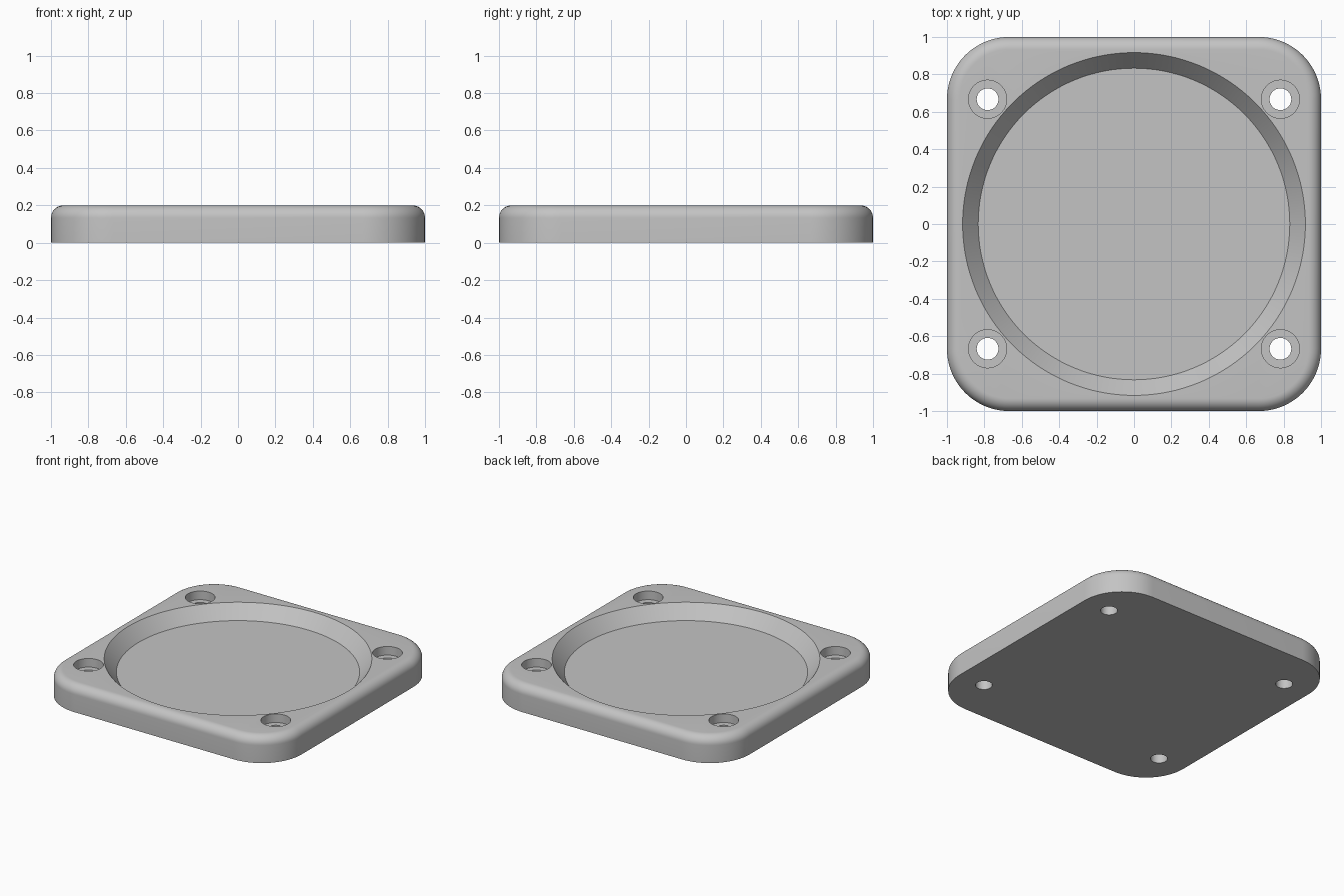
import bpy, bmesh
from math import sin, cos, pi, radians

HEIGHT, CORNER, FILLET = 0.2, 0.333, 0.067
HOLE_X, HOLE_Y = 0.783, 0.667

cube = bpy.data.objects.get("Cube")
if cube:
    bpy.data.objects.remove(cube, do_unlink=True)

grey = bpy.data.materials.new("light_grey")
grey.use_nodes = True
colour = (0.55, 0.55, 0.55, 1)
grey.diffuse_color = colour
grey.node_tree.nodes["Principled BSDF"].inputs["Base Color"].default_value = colour


def loft(name, rings):
    """Join closed rings of equal point count into a capped solid."""
    bm = bmesh.new()
    loops = [[bm.verts.new(p) for p in ring] for ring in rings]
    n = len(loops[0])
    for low, high in zip(loops, loops[1:]):
        for i in range(n):
            j = (i + 1) % n
            bm.faces.new((low[i], low[j], high[j], high[i]))
    bm.faces.new(loops[0][::-1])
    bm.faces.new(loops[-1])
    bmesh.ops.recalc_face_normals(bm, faces=bm.faces)
    mesh = bpy.data.meshes.new(name)
    bm.to_mesh(mesh)
    bm.free()
    mesh.materials.append(grey)
    obj = bpy.data.objects.new(name, mesh)
    bpy.context.collection.objects.link(obj)
    return obj


def rounded_square(inset, z, steps=20):
    c, r = 1 - CORNER, CORNER - inset
    ring = []
    for q, (sx, sy) in enumerate(((1, 1), (-1, 1), (-1, -1), (1, -1))):
        for s in range(steps + 1):
            a = (q + s / steps) * pi / 2
            ring.append((sx * c + r * cos(a), sy * c + r * sin(a), z))
    return ring


def lathe(name, profile, x=0, y=0, sides=64):
    angles = [2 * pi * i / sides for i in range(sides)]
    return loft(name, [[(x + r * cos(a), y + r * sin(a), z) for a in angles]
                       for r, z in profile])


# Plate with rounded corners and a filleted top edge
rings = [rounded_square(0, 0)]
for k in range(11):
    a = k / 10 * pi / 2
    rings.append(rounded_square(FILLET * (1 - cos(a)), HEIGHT - FILLET * (1 - sin(a))))
plate = loft("recessed_plate", rings)

# Tapered round recess, then four counterbored screw holes
cutters = [lathe("recess_cutter", [(0.833, 0.1), (1.0, 0.3)], sides=128)]
for sx in (-1, 1):
    for sy in (-1, 1):
        cutters.append(lathe("screw_hole_cutter",
                             [(0.058, -0.1), (0.058, 0.135), (0.102, 0.135), (0.102, 0.3)],
                             sx * HOLE_X, sy * HOLE_Y))

bpy.ops.object.select_all(action='DESELECT')
plate.select_set(True)
bpy.context.view_layer.objects.active = plate
for cutter in cutters:
    cutter.hide_render = True
    mod = plate.modifiers.new("cut", 'BOOLEAN')
    mod.operation, mod.solver, mod.object = 'DIFFERENCE', 'EXACT', cutter
    bpy.ops.object.modifier_apply(modifier=mod.name)
    bpy.data.objects.remove(cutter, do_unlink=True)

bpy.ops.object.shade_smooth_by_angle(angle=radians(30))
